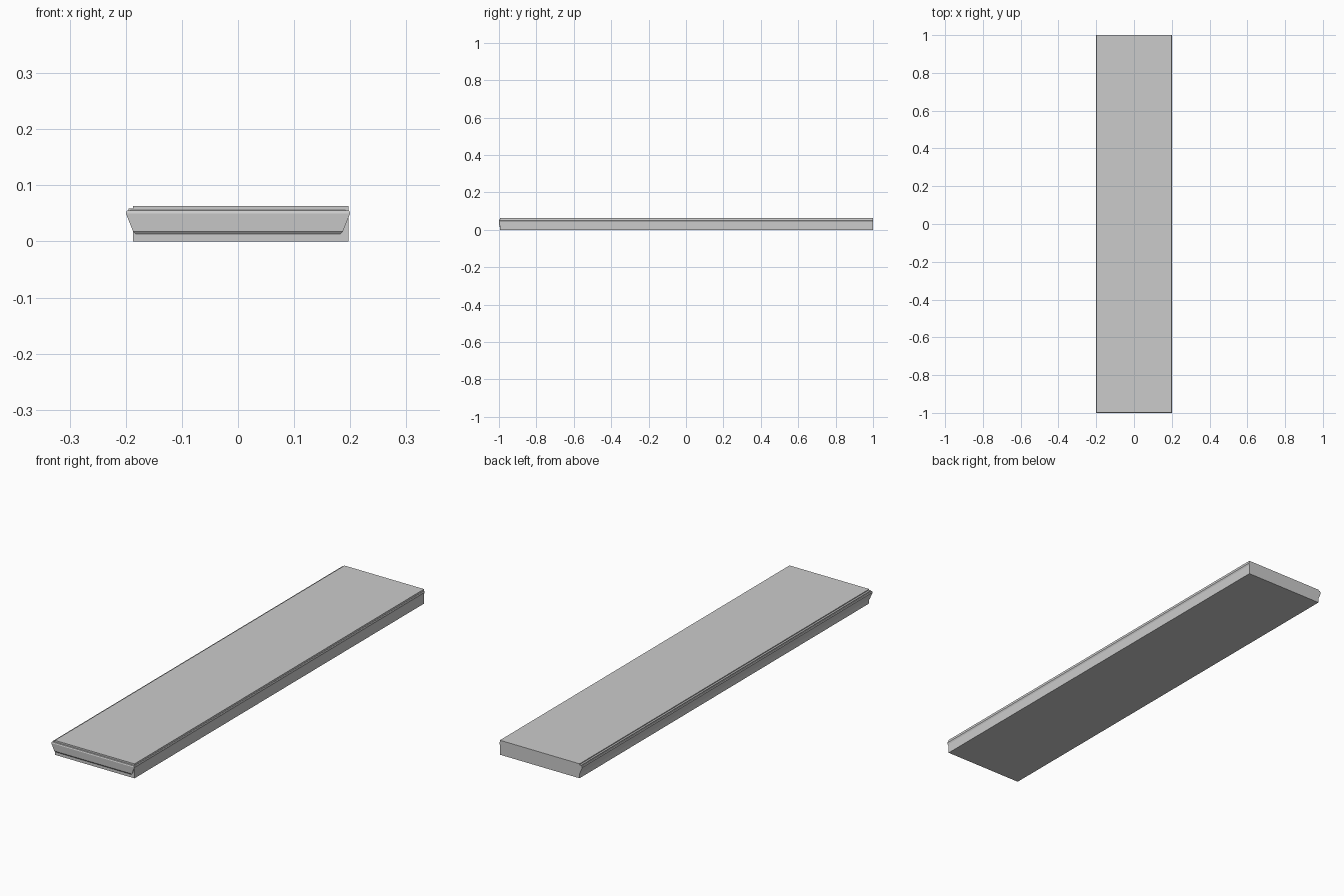
import bpy, bmesh

if "Cube" in bpy.data.objects:
    bpy.data.objects.remove(bpy.data.objects["Cube"])


def make_object(name, bm):
    bmesh.ops.recalc_face_normals(bm, faces=bm.faces[:])
    mesh = bpy.data.meshes.new(name)
    bm.to_mesh(mesh)
    bm.free()
    obj = bpy.data.objects.new(name, mesh)
    bpy.context.collection.objects.link(obj)
    return obj


def box(name, lo, hi):
    bm = bmesh.new()
    bmesh.ops.create_cube(bm, size=1)
    for v in bm.verts:
        v.co = [l + (c + 0.5) * (h - l) for c, l, h in zip(v.co, lo, hi)]
    return make_object(name, bm)


# main slab
box("slab_core", (-0.187, -0.994, 0), (0.197, 1, 0.063))

# raised lip along the left edge
box("left_lip", (-0.195, -0.994, 0.05), (-0.186, 1, 0.059))

# edge trim on left, front and right: rows of (half width, front y, z)
profile = [
    (0.182, -0.994, 0.013),
    (0.187, -0.998, 0.018),
    (0.200, -1.000, 0.050),
    (0.198, -0.998, 0.055),
    (0.186, -0.994, 0.056),
]
bm = bmesh.new()
rows = []
for w, y, z in profile:
    path = [(-w, 1, z), (-w, y, z), (w, y, z), (w, 1, z)]
    rows.append([bm.verts.new(p) for p in path])
for a, b in zip(rows, rows[1:]):
    for i in range(3):
        bm.faces.new((a[i], a[i + 1], b[i + 1], b[i]))
# back end caps of the trim
for i in (0, 3):
    bm.faces.new([r[i] for r in rows])
make_object("edge_trim", bm)
